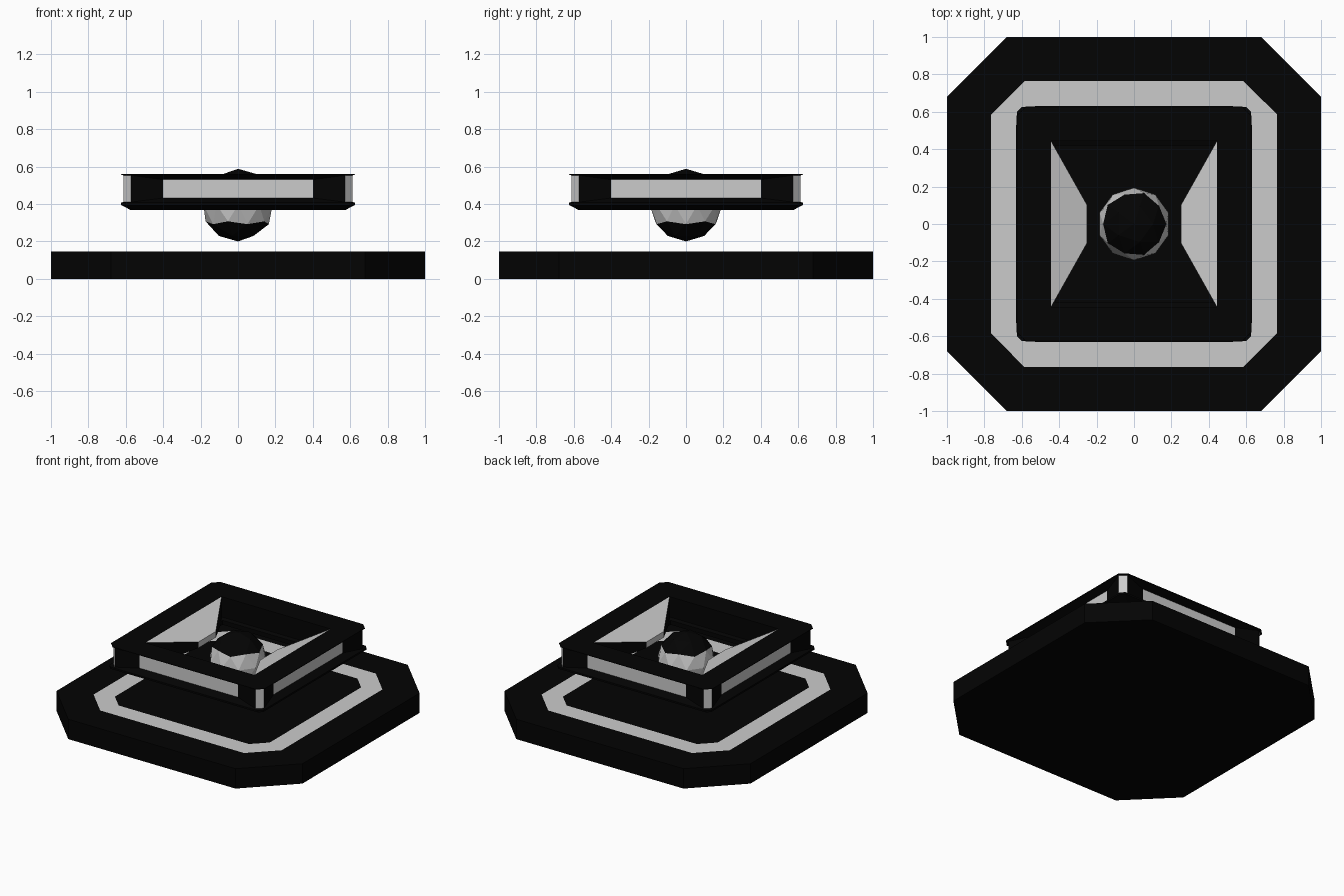
import bpy, bmesh
from math import pi
from mathutils import Matrix

if "Cube" in bpy.data.objects:
    bpy.data.objects.remove(bpy.data.objects["Cube"])


def material(name, v):
    m = bpy.data.materials.new(name)
    m.diffuse_color = (v, v, v, 1)
    m.use_nodes = True
    m.node_tree.nodes["Principled BSDF"].inputs["Base Color"].default_value = m.diffuse_color
    return m


DARK, LIGHT = material("dark_shell", 0.001), material("light_inlay", 0.8)


def finish(name, bm, is_light):
    """Turn a bmesh into an object; is_light(face) picks the inlay faces."""
    bmesh.ops.recalc_face_normals(bm, faces=bm.faces)
    bm.normal_update()
    for f in bm.faces:
        f.material_index = 1 if is_light(f) else 0
    me = bpy.data.meshes.new(name)
    bm.to_mesh(me)
    bm.free()
    me.materials.append(DARK)
    me.materials.append(LIGHT)
    ob = bpy.data.objects.new(name, me)
    bpy.context.collection.objects.link(ob)
    return ob


def octagon(bm, a, b, z):
    """Square ring of half width a, corners cut so each side spans -b..b."""
    pts = [(b, -a), (a, -b), (a, b), (b, a), (-b, a), (-a, b), (-a, -b), (-b, -a)]
    return [bm.verts.new((x, y, z)) for x, y in pts]


def loft(rings, closed=False):
    """Join a list of (a, b, z) octagon rings, as a capped solid or closed frame."""
    bm = bmesh.new()
    loops = [octagon(bm, *r) for r in rings]
    pairs = list(zip(loops, loops[1:]))
    if closed:
        pairs.append((loops[-1], loops[0]))
    else:
        bm.faces.new(loops[0])
        bm.faces.new(loops[-1])
    for lo, hi in pairs:
        for i in range(8):
            j = (i + 1) % 8
            bm.faces.new((lo[i], lo[j], hi[j], hi[i]))
    bmesh.ops.remove_doubles(bm, verts=bm.verts, dist=0.0005)
    return bm


# Base plate with a flush light ring on top
TOP = 0.146
base = loft([(1, 0.68, 0), (1, 0.68, TOP), (0.765, 0.585, TOP), (0.63, 0.53, TOP)])
finish("base_plate", base,
       lambda f: f.normal.z > 0.9 and len(f.verts) == 4
       and all(max(abs(v.co.x), abs(v.co.y)) < 0.8 for v in f.verts))

# Floating square frame with lips above and below the outer wall
frame = loft([(0.575, 0.545, 0.368), (0.625, 0.60, 0.395), (0.625, 0.60, 0.408),
              (0.613, 0.572, 0.41), (0.613, 0.572, 0.553), (0.627, 0.58, 0.558),
              (0.625, 0.58, 0.561), (0.443, 0.443, 0.559), (0.443, 0.443, 0.41),
              (0.42, 0.42, 0.40), (0.42, 0.42, 0.368)], closed=True)
frame.normal_update()

# Sink the four outer walls into tapered recesses ending in light panels
walls = [f for f in frame.faces if f.calc_area() > 0.1 and abs(f.normal.z) < 0.05
         and max(abs(c) for c in f.calc_center_median()[:2]) > 0.6]
for f in walls:
    bmesh.ops.inset_individual(frame, faces=[f], thickness=0.02)
    for v in f.verts:
        for k in (0, 1):
            on_wall = abs(f.normal[k]) > 0.5
            v.co[k] = (0.57 if on_wall else 0.4) * (1 if v.co[k] > 0 else -1)
        v.co.z = 0.53 if v.co.z > 0.48 else 0.432


def frame_light(f):
    c, n = f.calc_center_median(), f.normal
    corner = min(abs(c.x), abs(c.y)) > 0.58 and abs(n.z) < 0.05 and f.calc_area() > 0.005
    panel = (abs(max(abs(c.x), abs(c.y)) - 0.57) < 0.005 and abs(n.z) < 0.05
             and min(abs(c.x), abs(c.y)) < 0.1)
    return corner or panel


finish("floating_frame", frame, frame_light)

# Tapered arms reaching from the left and right of the frame to the core
for name, turn in (("right_arm", 0), ("left_arm", pi)):
    bm = bmesh.new()
    bmesh.ops.create_cube(bm, size=2)
    for v in bm.verts:
        outer = v.co.x > 0
        sy, sz = (0.443, 0.095) if outer else (0.1, 0.022)
        v.co = (0.443 if outer else 0.25, v.co.y * sy, 0.464 + v.co.z * sz)
    bmesh.ops.transform(bm, matrix=Matrix.Rotation(turn, 4, "Z"), verts=bm.verts)
    root = [f for f in bm.faces if abs(f.calc_center_median().x) > 0.44]
    bmesh.ops.delete(bm, geom=root, context="FACES_ONLY")
    finish(name, bm, lambda f: abs(f.normal.y) < 0.1)

# Faceted core with dark caps and a light belt
R = 0.194
bm = bmesh.new()
bmesh.ops.create_icosphere(bm, subdivisions=2, radius=R)
core = finish("core_ball", bm, lambda f: abs(f.calc_center_median().z) < 0.45 * R)
core.location.z = 0.394
